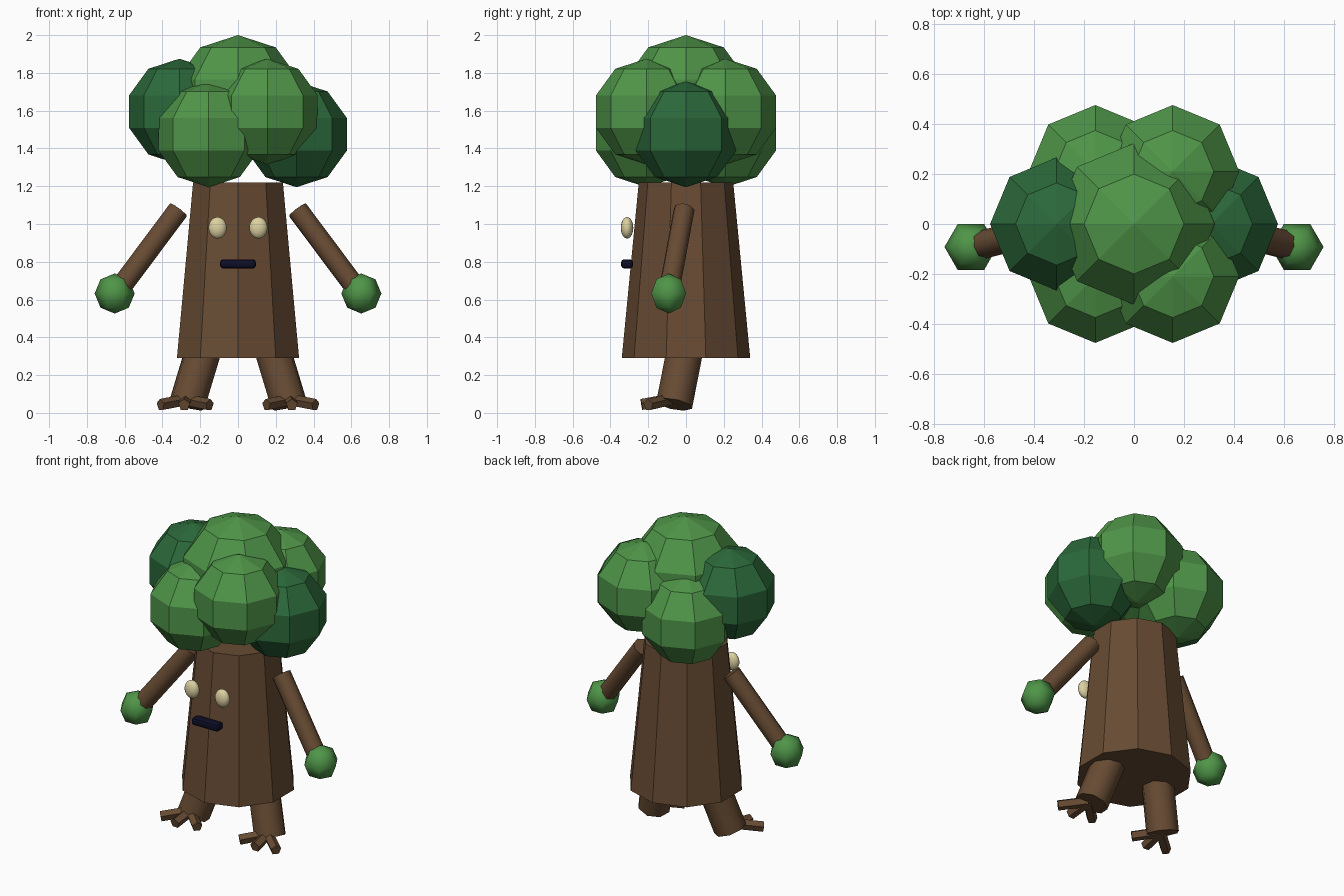
import bpy, math
from mathutils import Vector

if "Cube" in bpy.data.objects:
    bpy.data.objects.remove(bpy.data.objects["Cube"])


def material(name, rgb):
    m = bpy.data.materials.new(name)
    m.diffuse_color = (*rgb, 1)
    m.use_nodes = True
    m.node_tree.nodes["Principled BSDF"].inputs["Base Color"].default_value = m.diffuse_color
    return m


BARK = material("bark_brown", (0.135, 0.07, 0.033))
LEAF = material("leaf_green", (0.078, 0.30, 0.065))
DARK = material("dark_leaf_green", (0.024, 0.14, 0.042))
EYE = material("pale_yellow", (0.72, 0.64, 0.36))
MOUTH = material("navy_black", (0.004, 0.004, 0.02))


def finish(name, mat, smooth=None):
    ob = bpy.context.object
    ob.name = name
    ob.data.materials.append(mat)
    if smooth == "all":
        bpy.ops.object.shade_smooth()
    elif smooth:
        bpy.ops.object.shade_smooth_by_angle(angle=math.radians(smooth))
    return ob


def ball(name, loc, radius, mat, segs, rings, smooth=None, scale=(1, 1, 1), turn=0):
    bpy.ops.mesh.primitive_uv_sphere_add(segments=segs, ring_count=rings, radius=radius,
                                         location=loc, rotation=(0, 0, turn))
    ob = finish(name, mat, smooth)
    ob.scale = scale
    return ob


def rod(name, a, b, radius, mat, sides):
    a, b = Vector(a), Vector(b)
    bpy.ops.mesh.primitive_cylinder_add(vertices=sides, radius=radius, depth=(b - a).length,
                                        location=(a + b) / 2)
    ob = finish(name, mat, 50 if sides > 6 else None)
    ob.rotation_euler = (b - a).to_track_quat('Z', 'Y').to_euler()
    return ob


# Tapered ten-sided trunk
bpy.ops.mesh.primitive_cone_add(vertices=10, radius1=0.34, radius2=0.25, depth=0.93,
                                location=(0, 0, 0.755))
finish("trunk", BARK)

# Faceted crown clumps
ball("crown_top", (0, 0, 1.66), 0.34, LEAF, 8, 5)
ball("crown_left", (-0.31, 0, 1.595), 0.28, DARK, 8, 5)
ball("crown_right", (0.31, 0, 1.475), 0.28, DARK, 8, 5)
for side, label in ((-1, "left"), (1, "right")):
    z = 1.535 + 0.06 * side
    ball("crown_front_" + label, (0.155 * side, -0.21, z), 0.28, LEAF, 8, 5)
    ball("crown_back_" + label, (0.155 * side, 0.21, z), 0.28, LEAF, 8, 5)

# Limbs and eyes, mirrored left and right
for s, label in ((-1, "left"), (1, "right")):
    rod("arm_" + label, (0.315 * s, -0.01, 1.075), (0.625 * s, -0.087, 0.66), 0.057, BARK, 8)
    ball("hand_" + label, (0.653 * s, -0.092, 0.632), 0.106, LEAF, 6, 4, "all",
         turn=math.radians(30))
    rod("leg_" + label, (0.175 * s, 0.0, 0.36), (0.27 * s, -0.062, 0.045), 0.098, BARK, 8)
    for i, (x, y) in enumerate(((0.15, -0.2), (0.285, -0.235), (0.41, -0.2))):
        rod(f"toe_{label}_{i + 1}", (0.275 * s, -0.09, 0.068), (x * s, y, 0.042),
            0.032, BARK, 5)
    ball("eye_" + label, (0.108 * s, -0.312, 0.98), 1, EYE, 16, 12, "all",
         scale=(0.048, 0.033, 0.057))

# Rounded bar mouth
bpy.ops.mesh.primitive_cube_add(size=1, location=(0, -0.312, 0.789))
mouth = finish("mouth", MOUTH)
mouth.scale = (0.19, 0.064, 0.048)
bpy.ops.object.transform_apply(location=False, rotation=False, scale=True)
bevel = mouth.modifiers.new("rounding", 'BEVEL')
bevel.width = 0.016
bevel.segments = 2
